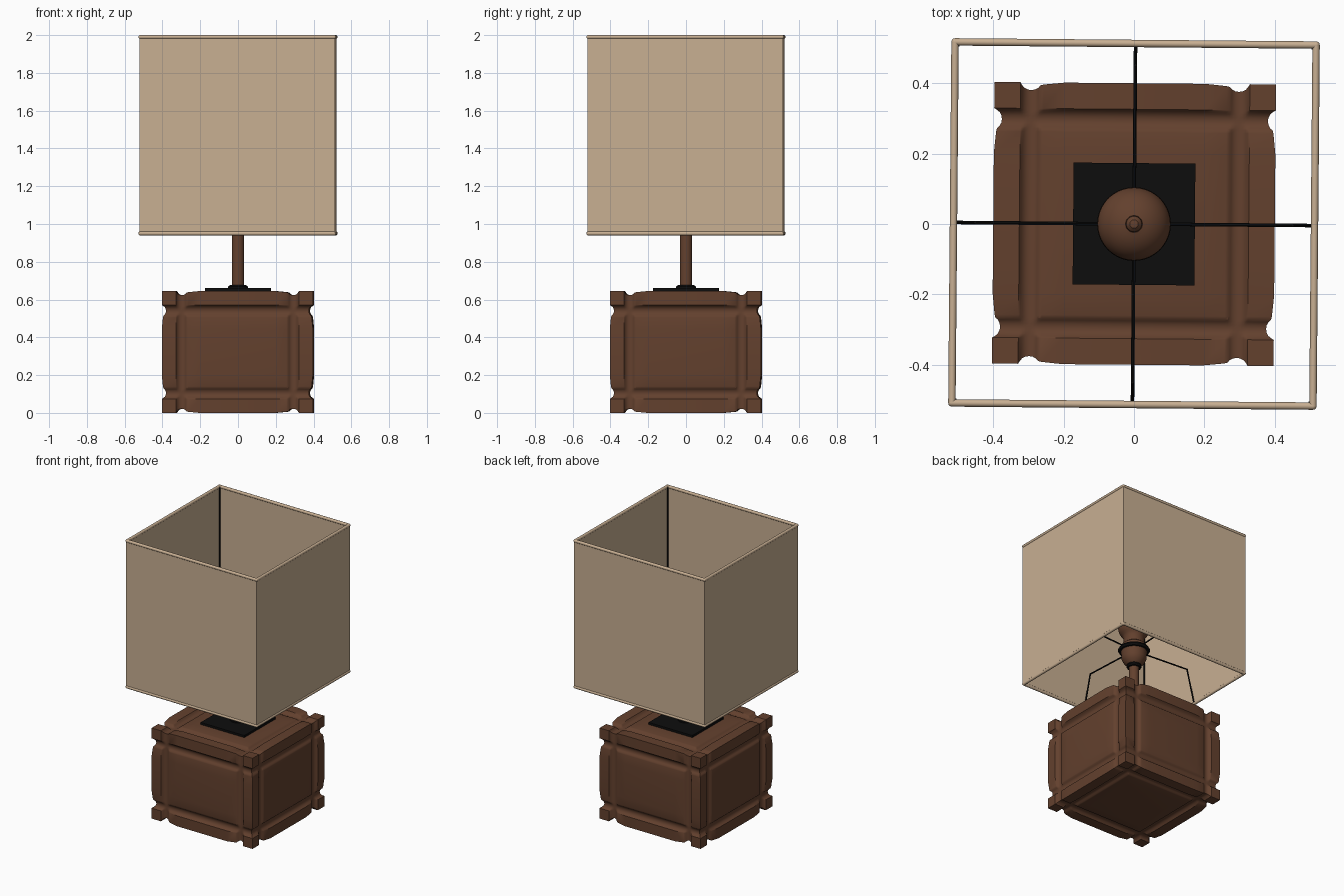
import bpy, bmesh, math
from mathutils import Matrix, Vector

if "Cube" in bpy.data.objects:
    bpy.data.objects.remove(bpy.data.objects["Cube"])

TURN = Matrix.Rotation(math.radians(-0.5), 4, 'Z')  # whole lamp sits slightly turned


def material(name, rgb):
    m = bpy.data.materials.new(name)
    m.diffuse_color = (*rgb, 1)
    m.use_nodes = True
    m.node_tree.nodes["Principled BSDF"].inputs["Base Color"].default_value = m.diffuse_color
    return m


WOOD = material("brown wood", (0.125, 0.052, 0.027))
FABRIC = material("beige fabric", (0.58, 0.43, 0.29))
METAL = material("black metal", (0.004, 0.004, 0.004))


def finish(name, bm, mat, smooth=True):
    bmesh.ops.remove_doubles(bm, verts=bm.verts, dist=1e-5)
    bmesh.ops.recalc_face_normals(bm, faces=bm.faces)
    bm.transform(TURN)
    me = bpy.data.meshes.new(name)
    bm.to_mesh(me)
    bm.free()
    ob = bpy.data.objects.new(name, me)
    bpy.context.collection.objects.link(ob)
    me.materials.append(mat)
    if smooth:
        bpy.ops.object.select_all(action='DESELECT')
        ob.select_set(True)
        bpy.context.view_layer.objects.active = ob
        bpy.ops.object.shade_smooth_by_angle(angle=math.radians(35))
    return ob


def add_box(bm, lo, hi):
    lo, hi = Vector(lo), Vector(hi)
    s = hi - lo
    bmesh.ops.create_cube(bm, size=1, matrix=Matrix.Translation((lo + hi) / 2) @ Matrix.Diagonal((*s, 1)))


def add_rod(bm, a, b, r, n=10):
    a, b = Vector(a), Vector(b)
    d = b - a
    m = Matrix.Translation((a + b) / 2) @ d.to_track_quat('Z', 'Y').to_matrix().to_4x4()
    bmesh.ops.create_cone(bm, cap_ends=True, segments=n, radius1=r, radius2=r, depth=d.length, matrix=m)


def lathe(name, profile, mat, n=40):
    bm = bmesh.new()
    vs = [bm.verts.new((r, 0, z)) for r, z in profile]
    es = [bm.edges.new(p) for p in zip(vs, vs[1:])]
    bmesh.ops.spin(bm, geom=vs + es, cent=(0, 0, 0), axis=(0, 0, 1), angle=math.tau, steps=n)
    return finish(name, bm, mat)


# Wooden base: a box whose six faces carry crossing round grooves
# groove profile: (distance from box edge, depth)
G = [(0, 0), (0.074, 0)] + [(0.105 - 0.028 * math.cos(t), 0.022 * math.sin(t))
     for t in (0.4, 0.8, 1.2, 1.57, 1.95, 2.35, 2.75)] + [(0.14, 0.006), (0.2, 0)]
HALF = (0.4, 0.4, 0.3225)


def ticks(h):
    neg = [(-h + d, g) for d, g in G]
    return neg + [(-u, g) for u, g in reversed(neg)]


bm = bmesh.new()
for axis in range(3):
    b, c = (axis + 1) % 3, (axis + 2) % 3
    tb, tc = ticks(HALF[b]), ticks(HALF[c])
    for sign in (-1, 1):
        grid = []
        for u, gu in tb:
            row = []
            for v, gv in tc:
                p = [0, 0, 0]
                p[axis] = sign * (HALF[axis] - max(gu, gv))
                # vertices on a box edge also sink with the neighbouring face
                p[b] = u - math.copysign(gv, u) if abs(abs(u) - HALF[b]) < 1e-6 else u
                p[c] = v - math.copysign(gu, v) if abs(abs(v) - HALF[c]) < 1e-6 else v
                p[2] += HALF[2]
                row.append(bm.verts.new(p))
            grid.append(row)
        for r0, r1 in zip(grid, grid[1:]):
            for i in range(len(r0) - 1):
                bm.faces.new((r0[i], r0[i + 1], r1[i + 1], r1[i]))
finish("wooden_base", bm, WOOD)

# Black plate and collar on the base
bm = bmesh.new()
add_box(bm, (-0.173, -0.173, 0.64), (0.173, 0.173, 0.66))
finish("base_plate", bm, METAL, False)
lathe("stem_collar", [(0, 0.655), (0.052, 0.655), (0.052, 0.668), (0.042, 0.677), (0, 0.677)], METAL)

# Stem, bulb cup and rounded top with knob
lathe("stem", [(0, 0.66), (0.033, 0.66), (0.033, 1.07), (0, 1.07)], WOOD)
lathe("cup_collar", [(0, 1.03), (0.045, 1.03), (0.05, 1.04), (0.045, 1.055), (0, 1.055)], METAL)
lathe("cup", [(0, 1.05), (0.045, 1.05), (0.068, 1.07), (0.082, 1.10), (0.085, 1.155), (0, 1.155)], WOOD)
lathe("holder_ring", [(0, 1.15), (0.098, 1.15), (0.105, 1.162), (0.098, 1.175), (0, 1.175)], METAL)
dome = [(0.104 * math.cos(t), 1.33 + 0.09 * math.sin(t)) for t in [i * 0.15 for i in range(-5, 10)]]
lathe("socket_and_dome", [(0, 1.17), (0.08, 1.17), (0.08, 1.2), (0.068, 1.21), (0.068, 1.25)] + dome
      + [(0.024, 1.422), (0.022, 1.437), (0.012, 1.447), (0, 1.449)], WOOD)

# Square fabric shade: four thin walls
S, T, Z0, Z1 = 0.518, 0.010, 0.95, 1.99
bm = bmesh.new()
for s in (-1, 1):
    a, b = sorted((s * S, s * (S - T)))
    add_box(bm, (a, -S, Z0), (b, S, Z1))
    add_box(bm, (-S, a, Z0), (S, b, Z1))
finish("shade_walls", bm, FABRIC, False)

# Rolled hems round the top and bottom of the shade
bm = bmesh.new()
E = S - 0.005
corners = [(-E, -E), (E, -E), (E, E), (-E, E)]
for z in (Z0, Z1):
    for i in range(4):
        p, q = corners[i], corners[(i + 1) % 4]
        add_rod(bm, (*p, z), (*q, z), 0.0105, 12)
        bmesh.ops.create_uvsphere(bm, u_segments=12, v_segments=8, radius=0.0105,
                                  matrix=Matrix.Translation((*p, z)))
finish("shade_hems", bm, FABRIC)

# Wire carrier: four bent spokes, plus rods in the inner corners
bm = bmesh.new()
for i in range(4):
    c, s = round(math.cos(i * math.pi / 2)), round(math.sin(i * math.pi / 2))
    path = [(r * c, r * s, z) for r, z in ((0.06, 1.165), (0.45, 1.185), (0.508, 0.955))]
    for p, q in zip(path, path[1:]):
        add_rod(bm, p, q, 0.005, 8)
    bmesh.ops.create_uvsphere(bm, u_segments=8, v_segments=6, radius=0.005,
                              matrix=Matrix.Translation(path[1]))
    k = S - T - 0.004
    x, y = (k * (c - s), k * (c + s))
    add_rod(bm, (x, y, Z0), (x, y, Z1), 0.005, 8)
finish("shade_carrier", bm, METAL)
